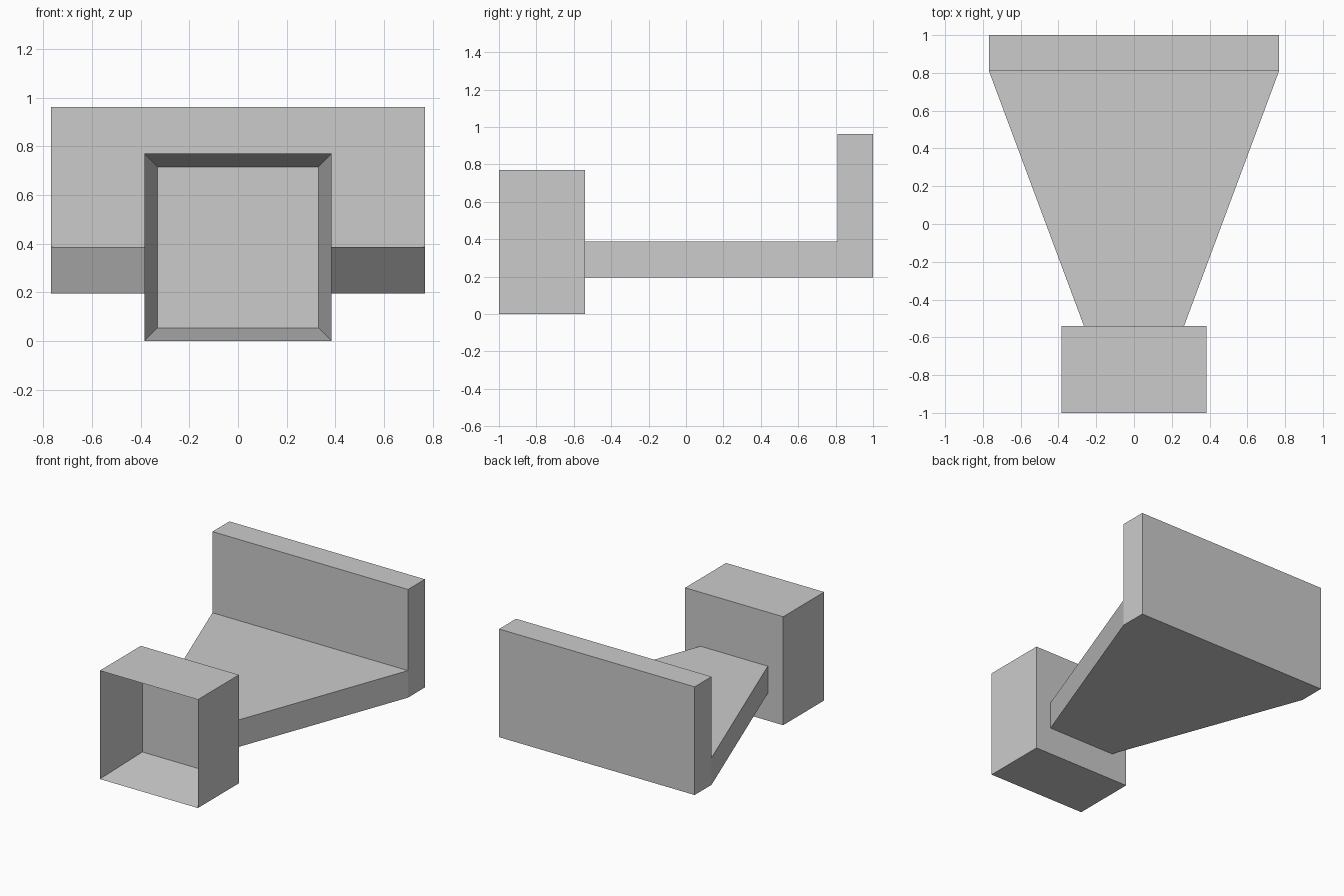
import bpy
import bmesh

cube = bpy.data.objects.get("Cube")
if cube:
    bpy.data.objects.remove(cube, do_unlink=True)

grey = bpy.data.materials.new("plain_grey")
grey.use_nodes = True
colour = (0.6, 0.6, 0.6, 1)
grey.diffuse_color = colour
grey.node_tree.nodes["Principled BSDF"].inputs["Base Color"].default_value = colour

BOX_FRONT, BOX_BACK = -1.0, -0.54
WALL_FRONT, WALL_BACK = 0.81, 1.0


def finish(name, bm):
    bmesh.ops.recalc_face_normals(bm, faces=bm.faces[:])
    mesh = bpy.data.meshes.new(name)
    bm.to_mesh(mesh)
    bm.free()
    mesh.materials.append(grey)
    obj = bpy.data.objects.new(name, mesh)
    bpy.context.collection.objects.link(obj)
    return obj


def extrude(bm, faces, offset):
    """Extrude faces by an offset, drop the originals, return the new caps."""
    result = bmesh.ops.extrude_face_region(bm, geom=faces)["geom"]
    verts = [g for g in result if isinstance(g, bmesh.types.BMVert)]
    bmesh.ops.translate(bm, verts=verts, vec=offset)
    return [g for g in result if isinstance(g, bmesh.types.BMFace)]


# Open-fronted box: a block with its front inset and pushed in
bm = bmesh.new()
half, height = 0.385, 0.77
corners = [(-half, 0), (half, 0), (half, height), (-half, height)]
front = bm.faces.new([bm.verts.new((x, BOX_FRONT, z)) for x, z in corners])
extrude(bm, [front], (0, BOX_BACK - BOX_FRONT, 0))
bmesh.ops.recalc_face_normals(bm, faces=bm.faces[:])
bm.faces.ensure_lookup_table()
front = min(bm.faces, key=lambda f: f.calc_center_median().y)
bmesh.ops.inset_region(bm, faces=[front], thickness=0.076)
bmesh.ops.translate(bm, verts=front.verts[:], vec=(0, 0.4, 0))
finish("open_box", bm)

# Flared platform with an upright back wall, grown from one flat outline
bm = bmesh.new()
base, deck, top = 0.195, 0.387, 0.963
rows = [(0.265, BOX_BACK), (0.768, WALL_FRONT), (0.768, WALL_BACK)]
pairs = [[bm.verts.new((s * w, y, base)) for s in (-1, 1)] for w, y in rows]
outline = [bm.faces.new((a[0], a[1], b[1], b[0])) for a, b in zip(pairs, pairs[1:])]
caps = extrude(bm, outline, (0, 0, deck - base))
# Keep a closed underside if the extrusion consumed it
if not any(all(abs(v.co.z - base) < 1e-5 for v in f.verts) for f in bm.faces):
    for a, b in zip(pairs, pairs[1:]):
        bm.faces.new((a[0], b[0], b[1], a[1]))
rear = max(caps, key=lambda f: f.calc_center_median().y)
raised = extrude(bm, [rear], (0, 0, top - deck))
if rear.is_valid and rear not in raised:
    bm.faces.remove(rear)
# Merge the coplanar strips on the underside and sides
bmesh.ops.dissolve_limit(bm, angle_limit=0.01, verts=bm.verts[:], edges=bm.edges[:])
finish("flared_platform_and_back_wall", bm)
